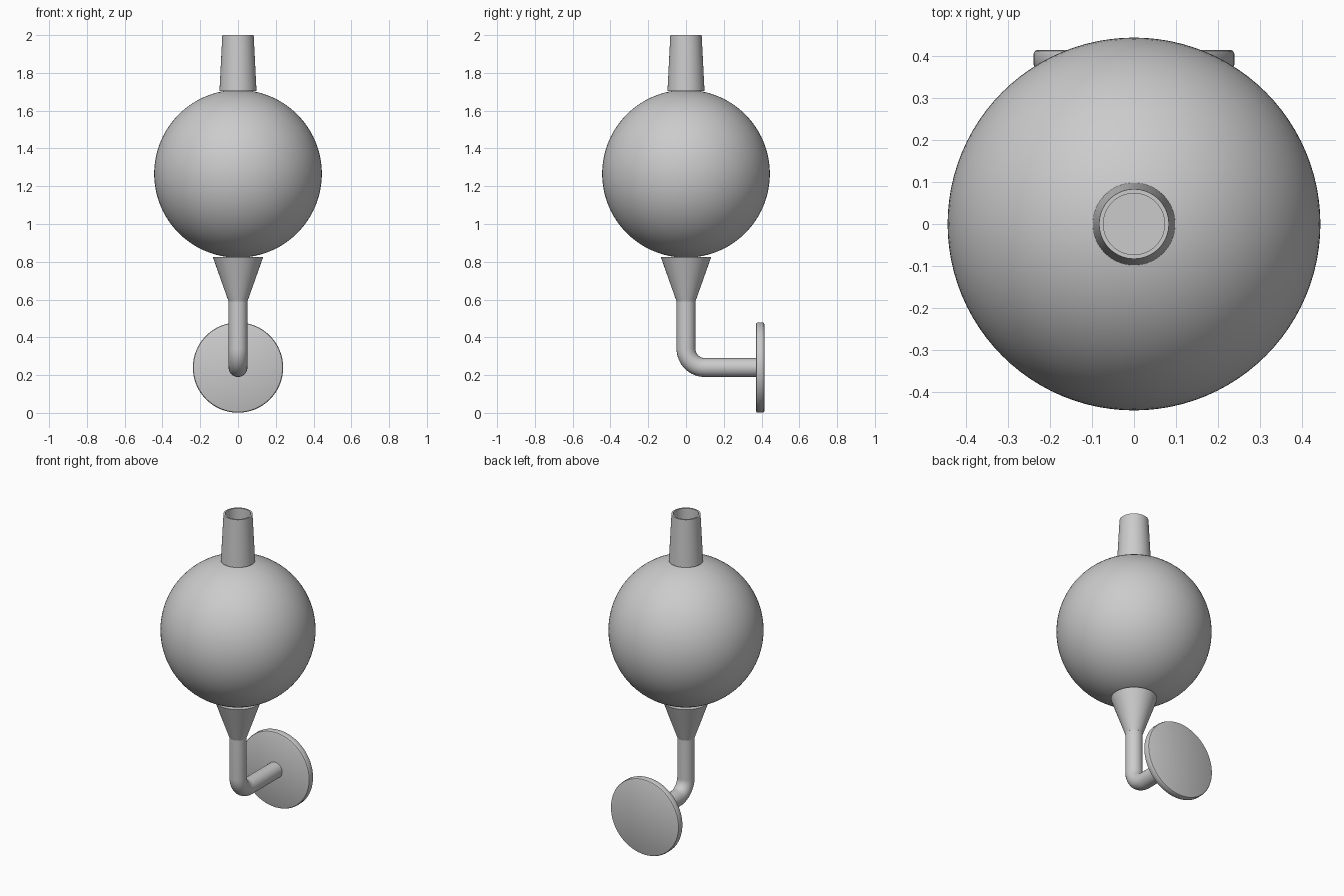
import bpy
import math
from mathutils import Matrix

if "Cube" in bpy.data.objects:
    bpy.data.objects.remove(bpy.data.objects["Cube"], do_unlink=True)

# One plain grey for the whole lamp
grey = bpy.data.materials.new("light_grey")
grey.use_nodes = True
colour = (0.6, 0.6, 0.6, 1)
grey.diffuse_color = colour
grey.node_tree.nodes["Principled BSDF"].inputs["Base Color"].default_value = colour


def finish(obj, name):
    obj.name = name
    obj.data.name = name
    obj.data.materials.append(grey)
    bpy.ops.object.select_all(action="DESELECT")
    obj.select_set(True)
    bpy.context.view_layer.objects.active = obj
    bpy.ops.object.shade_smooth_by_angle(angle=math.radians(35))


def lathe(name, profile, matrix=Matrix(), steps=64):
    """Revolve (radius, height) points around z; zero radius closes a pole."""
    verts, faces, rings = [], [], []
    for r, z in profile:
        n = steps if r > 0 else 1
        rings.append((len(verts), n))
        for i in range(n):
            a = math.tau * i / steps
            verts.append((r * math.cos(a), r * math.sin(a), z))
    for (a, na), (b, nb) in zip(rings, rings[1:]):
        for i in range(steps):
            j = (i + 1) % steps
            face = [a + i % na, a + j % na, b + j % nb, b + i % nb]
            faces.append(list(dict.fromkeys(face)))
    mesh = bpy.data.meshes.new(name)
    mesh.from_pydata(verts, [], faces)
    mesh.transform(matrix)
    obj = bpy.data.objects.new(name, mesh)
    bpy.context.collection.objects.link(obj)
    finish(obj, name)


# Globe
bpy.ops.mesh.primitive_uv_sphere_add(segments=96, ring_count=48, radius=0.444,
                                     location=(0, 0, 1.266))
finish(bpy.context.object, "globe")

# Hollow tapered neck on top, and cone holder below
lathe("neck", [(0, 1.705), (0.098, 1.705), (0.083, 2), (0.073, 2),
               (0.073, 1.72), (0, 1.72)])
lathe("cone_holder", [(0, 0.59), (0.05, 0.59), (0.133, 0.824), (0, 0.824)])

# Round wall plate with softened rims, facing along y
face_back = Matrix.Translation((0, 0, 0.24)) @ Matrix.Rotation(-math.pi / 2, 4, "X")
lathe("wall_plate", [(0, 0.37), (0.23, 0.37), (0.236, 0.373), (0.239, 0.379),
                     (0.239, 0.406), (0.236, 0.412), (0.23, 0.415), (0, 0.415)],
      face_back)

# Bent arm from the cone to the wall plate
bend, low = 0.1, 0.24
path = [(0, 0, 0.6)]
for i in range(17):
    a = math.pi / 2 * i / 16
    path.append((0, bend - bend * math.cos(a), low + bend - bend * math.sin(a)))
path.append((0, 0.38, low))
curve = bpy.data.curves.new("arm", "CURVE")
curve.dimensions = "3D"
curve.bevel_depth = 0.05
curve.bevel_resolution = 10
curve.use_fill_caps = True
spline = curve.splines.new("POLY")
spline.points.add(len(path) - 1)
for point, co in zip(spline.points, path):
    point.co = (*co, 1)
arm = bpy.data.objects.new("arm", curve)
bpy.context.collection.objects.link(arm)
bpy.ops.object.select_all(action="DESELECT")
arm.select_set(True)
bpy.context.view_layer.objects.active = arm
bpy.ops.object.convert(target="MESH")
finish(bpy.context.object, "arm")
